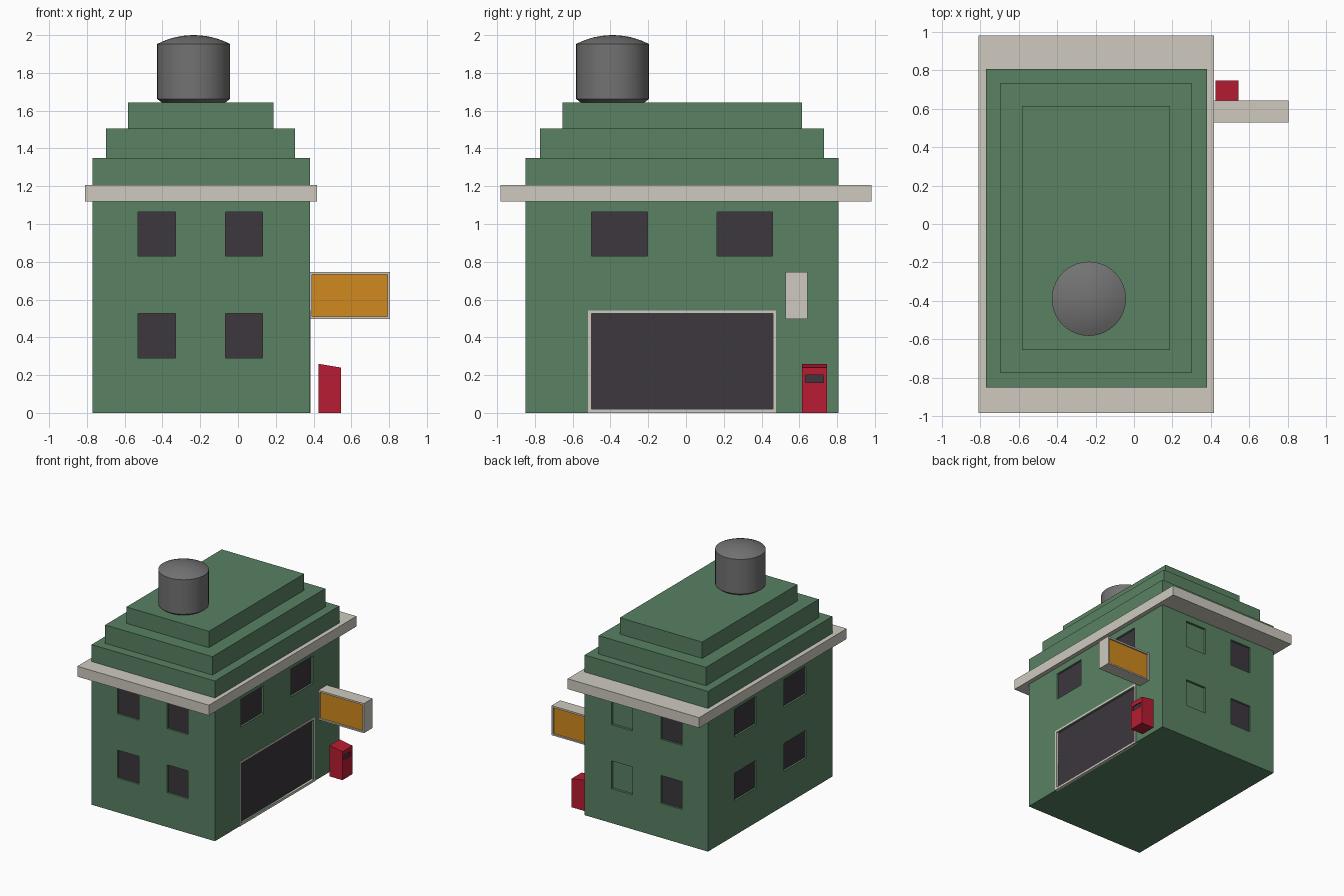
import bpy, bmesh, math
from mathutils import Vector

if "Cube" in bpy.data.objects:
    bpy.data.objects.remove(bpy.data.objects["Cube"])


def material(name, rgb):
    m = bpy.data.materials.new(name)
    m.diffuse_color = (*rgb, 1)
    m.use_nodes = True
    m.node_tree.nodes["Principled BSDF"].inputs["Base Color"].default_value = m.diffuse_color
    return m


GREEN = material("green_wall", (0.10, 0.22, 0.125))
CREAM = material("cream_trim", (0.62, 0.59, 0.52))
DARK = material("dark_glass", (0.045, 0.038, 0.048))
AMBER = material("amber_panel", (0.63, 0.25, 0.013))
RED = material("red_paint", (0.48, 0.012, 0.032))
STEEL = material("dark_steel", (0.17, 0.17, 0.17))


def boxes(name, spans, mat=None):
    """One object of boxes, each given as (x0, x1, y0, y1, z0, z1)."""
    bm = bmesh.new()
    for x0, x1, y0, y1, z0, z1 in spans:
        verts = bmesh.ops.create_cube(bm, size=1)["verts"]
        for v in verts:
            v.co = Vector((x1 if v.co.x > 0 else x0,
                           y1 if v.co.y > 0 else y0,
                           z1 if v.co.z > 0 else z0))
    return finish(name, bm, mat)


def finish(name, bm, mat):
    bmesh.ops.recalc_face_normals(bm, faces=bm.faces)
    me = bpy.data.meshes.new(name)
    bm.to_mesh(me)
    bm.free()
    ob = bpy.data.objects.new(name, me)
    bpy.context.collection.objects.link(ob)
    if mat:
        me.materials.append(mat)
    return ob


def activate(ob):
    bpy.ops.object.select_all(action='DESELECT')
    ob.select_set(True)
    bpy.context.view_layer.objects.active = ob


def carve(ob, spans):
    """Cut box-shaped recesses, then drop the cutter."""
    cutter = boxes("cutter", spans)
    cutter.hide_render = True
    mod = ob.modifiers.new("recesses", 'BOOLEAN')
    mod.operation, mod.solver, mod.object = 'DIFFERENCE', 'EXACT', cutter
    activate(ob)
    bpy.ops.object.modifier_apply(modifier=mod.name)
    bpy.data.objects.remove(cutter)


X0, X1, Y0, Y1 = -0.77, 0.38, -0.85, 0.807
DEPTH = 0.02


def wall_span(side, a0, a1, z0, z1, near, far):
    """Box set into a wall, from depth near to depth far."""
    return {
        "front": (a0, a1, Y0 + near, Y0 + far, z0, z1),
        "back": (a0, a1, Y1 - far, Y1 - near, z0, z1),
        "left": (X0 + near, X0 + far, a0, a1, z0, z1),
        "right": (X1 - far, X1 - near, a0, a1, z0, z1),
    }[side]


# Window layout: glazed openings, plus a blind column at the back
rows = [(0.29, 0.525), (0.83, 1.063)]
cols_x = [(-0.53, -0.33), (-0.065, 0.13)]
cols_y = [(-0.50, -0.205), (0.165, 0.457)]
openings = []
for row in rows:
    for i in (0, 1):
        openings.append(("front", *cols_x[i], *row, True))
        openings.append(("back", *cols_x[i], *row, i == 0))
        openings.append(("left", *cols_y[i], *row, True))
        if row == rows[1]:
            openings.append(("right", *cols_y[i], *row, True))
door = ("right", -0.50, 0.46, 0.02, 0.525)

# Building body with recessed windows and shop door
body = boxes("building_body", [(X0, X1, Y0, Y1, 0, 1.35)], GREEN)
carve(body, [wall_span(*o[:5], -0.1, DEPTH) for o in openings]
      + [wall_span(*door, -0.1, DEPTH)])
boxes("window_panes", [wall_span(*o[:5], DEPTH - 0.003, DEPTH + 0.01)
                       for o in openings if o[5]], DARK)
boxes("shop_door", [wall_span(*door, DEPTH - 0.003, DEPTH + 0.01)], DARK)

# Door frame
frame = boxes("door_frame", [(X1 - DEPTH, X1 + 0.004, -0.52, 0.477, 0, 0.543)], CREAM)
carve(frame, [(X1 - 0.1, X1 + 0.1, *door[1:])])

# Ledge and stepped roof
boxes("roof_ledge", [(-0.81, 0.417, -0.983, 0.982, 1.12, 1.207)], CREAM)
boxes("roof_step_lower", [(-0.698, 0.302, -0.772, 0.731, 1.35, 1.505)], GREEN)
boxes("roof_step_upper", [(-0.582, 0.187, -0.655, 0.615, 1.505, 1.643)], GREEN)

# Water tank: lathed profile with a shallow domed lid
R = 0.193
profile = [(0, 1.643), (0.168, 1.643), (R, 1.662), (R, 1.953)]
sphere_r = (R * R + 0.047 ** 2) / (2 * 0.047)
for k in range(5, -1, -1):
    r = R * k / 6
    profile.append((r, 2.0 - sphere_r + math.sqrt(sphere_r ** 2 - r * r)))
bm = bmesh.new()
pts = [bm.verts.new((-0.235 + r, -0.389, z)) for r, z in profile]
edges = [bm.edges.new(pair) for pair in zip(pts, pts[1:])]
bmesh.ops.spin(bm, geom=pts + edges, cent=(-0.235, -0.389, 0), axis=(0, 0, 1),
               angle=math.tau, steps=40)
bmesh.ops.remove_doubles(bm, verts=bm.verts, dist=0.0005)
tank = finish("water_tank", bm, STEEL)
activate(tank)
bpy.ops.object.shade_smooth_by_angle(angle=math.radians(20))

# Hanging sign with a recessed panel on both faces
SY0, SY1 = 0.527, 0.642
panel_x, panel_z = (0.392, 0.792), (0.51, 0.733)
sign = boxes("sign_box", [(X1, 0.805, SY0, SY1, 0.498, 0.747)], CREAM)
carve(sign, [(*panel_x, SY0 - 0.1, SY0 + 0.015, *panel_z),
             (*panel_x, SY1 - 0.015, SY1 + 0.1, *panel_z)])
boxes("sign_panels", [(*panel_x, SY0 + 0.012, SY0 + 0.03, *panel_z),
                      (*panel_x, SY1 - 0.03, SY1 - 0.012, *panel_z)], AMBER)

# Post box with a sloping top and dark slot
PX = 0.545
post = boxes("post_box", [(0.425, PX, 0.613, 0.747, 0, 0.26)], RED)
for v in post.data.vertices:
    if v.co.x > 0.5 and v.co.z > 0.1:
        v.co.z = 0.24
slot = (0.632, 0.727, 0.16, 0.20)
carve(post, [(PX - 0.012, PX + 0.1, *slot)])
boxes("post_slot", [(PX - 0.02, PX - 0.009, *slot)], DARK)
